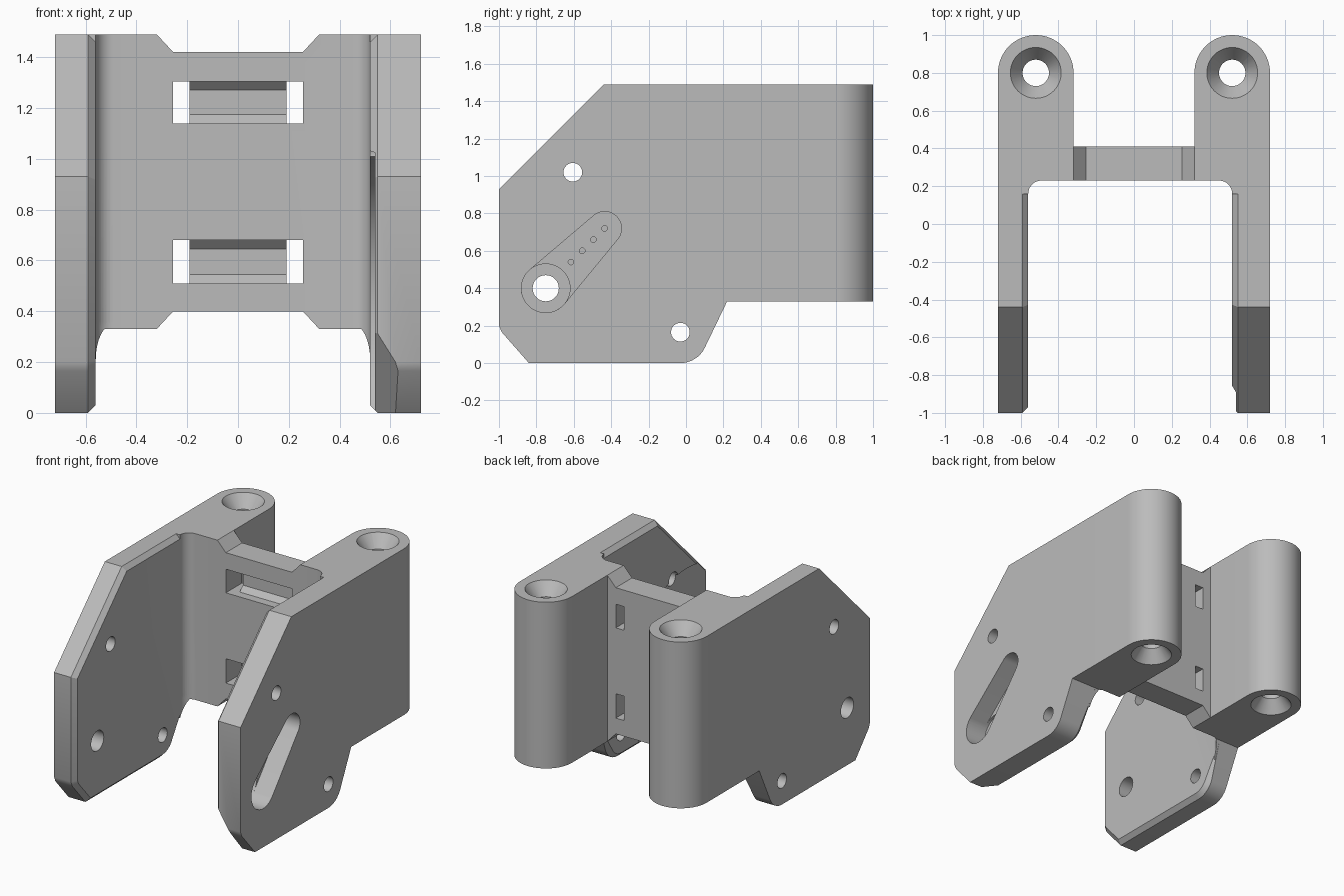
import bpy, bmesh
from math import radians, degrees, cos, sin, atan2, asin, hypot
from mathutils import Vector

if "Cube" in bpy.data.objects:
    bpy.data.objects.remove(bpy.data.objects["Cube"])

grey = bpy.data.materials.new("plain grey")
grey.use_nodes = True
grey.diffuse_color = (0.5, 0.5, 0.5, 1)
grey.node_tree.nodes["Principled BSDF"].inputs["Base Color"].default_value = (0.5, 0.5, 0.5, 1)


def arc(cx, cy, r, start, end, n=16):
    angles = [radians(start + (end - start) * i / n) for i in range(n + 1)]
    return [(cx + r * cos(a), cy + r * sin(a)) for a in angles]


def circle(cx, cy, r, n=48):
    return arc(cx, cy, r, 0, 360, n)[:-1]


def place(axis, u, v, w):
    return {"x": (w, u, v), "y": (u, w, v), "z": (u, v, w)}[axis]


def loft(name, axis, sections, edit=None):
    """Closed solid through equal-length outlines, each given with its position on the axis."""
    bm = bmesh.new()
    rings = [[bm.verts.new(place(axis, u, v, w)) for u, v in pts] for pts, w in sections]
    for a, b in zip(rings, rings[1:]):
        for i in range(len(a)):
            j = (i + 1) % len(a)
            bm.faces.new((a[i], a[j], b[j], b[i]))
    bm.faces.new(rings[0])
    bm.faces.new(rings[-1])
    bmesh.ops.recalc_face_normals(bm, faces=bm.faces)
    if edit:
        edit(bm)
        bmesh.ops.recalc_face_normals(bm, faces=bm.faces)
    mesh = bpy.data.meshes.new(name)
    bm.to_mesh(mesh)
    bm.free()
    mesh.materials.append(grey)
    obj = bpy.data.objects.new(name, mesh)
    bpy.context.collection.objects.link(obj)
    return obj


def prism(name, axis, pts, lo, hi, edit=None):
    return loft(name, axis, [(pts, lo), (pts, hi)], edit)


def combine(target, tool, operation):
    mod = target.modifiers.new("join", "BOOLEAN")
    mod.operation, mod.solver, mod.object = operation, "EXACT", tool
    bpy.context.view_layer.objects.active = target
    bpy.ops.object.modifier_apply(modifier=mod.name)
    bpy.data.objects.remove(tool)


def trim(bm, point, normal):
    geom = bm.verts[:] + bm.edges[:] + bm.faces[:]
    cut = bmesh.ops.bisect_plane(bm, geom=geom, plane_co=point, plane_no=normal, clear_outer=True)
    edges = [e for e in cut["geom_cut"] if isinstance(e, bmesh.types.BMEdge)]
    if edges:
        bmesh.ops.contextual_create(bm, geom=edges)


TOP, BASE, OUT, ROUND = 1.49, 0.33, 0.72, 0.07
INNER = {1: 0.52, -1: 0.56}


# Web with two rounded hinge lugs
def half_plan(side):
    inner = INNER[side]
    pts = [(0.32, 0.41), (0.32, 0.8)] + arc(0.52, 0.8, 0.2, 180, 0, 32)[1:]
    pts += [(OUT, 0.16)] + arc(inner - ROUND, 0.16, ROUND, 0, 90, 8)
    return [(side * x, y) for x, y in pts]


bracket = prism("bracket", "z", half_plan(1) + half_plan(-1)[::-1], BASE, TOP)

# Side plates with chamfered inner rims
outline = [(-0.44, TOP), (0.3, TOP), (0.3, BASE), (0.22, BASE)]
outline += arc(-0.03, 0.145, 0.145, -26.6, -90, 8)
outline += [(-0.84, 0), (-0.985, 0.165), (-1, 0.2), (-1, 0.93)]

for side in (1, -1):
    inner = side * INNER[side]

    def finish(bm):
        rim = [e for e in bm.edges if all(abs(v.co.x - inner) < 1e-4 for v in e.verts)
               and (e.verts[0].co.y + e.verts[1].co.y) / 2 < 0.1]
        bmesh.ops.bevel(bm, geom=rim, offset=0.03, segments=1, affect="EDGES", clamp_overlap=False)
        if side == 1:
            trim(bm, Vector((0.62, -0.84, 0)), Vector((-1, -0.78, -0.625)))

    combine(bracket, prism("side_plate", "x", outline, inner, side * OUT, finish), "UNION")

    # Inner corner rounding carried down to the sloped plate edge
    gusset = [(inner + side * 0.05, 0.16)] + \
        [(side * x, y) for x, y in arc(INNER[side] - ROUND, 0.16, ROUND, 0, 90, 8)] + \
        [(inner + side * 0.05, 0.23)]
    combine(bracket, prism("corner_gusset", "z", gusset, 0.1, 0.36,
            lambda bm: trim(bm, Vector((0, 0.22, BASE)), Vector((0, 2, -1)))), "UNION")


def cut(axis, pts, lo, hi):
    combine(bracket, prism("cutter", axis, pts, lo, hi), "DIFFERENCE")


# Reliefs at the top and bottom of the web
for edge, step in ((TOP, -0.07), (BASE, 0.07)):
    relief = [(-0.32, edge), (-0.255, edge + step), (0.255, edge + step), (0.32, edge),
              (0.32, edge - step), (-0.32, edge - step)]
    cut("y", relief, 0.1, 0.6)

# Strap slots: a shallow channel with an opening through at each end
for lo, hi in ((0.51, 0.68), (1.14, 1.305)):
    channel = [(0.15, lo), (0.29, lo), (0.325, lo + 0.035), (0.325, hi - 0.035), (0.29, hi), (0.15, hi)]
    cut("x", channel, -0.2, 0.2)
    for x in (-0.255, 0.19):
        cut("y", [(x, lo), (x + 0.065, lo), (x + 0.065, hi), (x, hi)], 0.1, 0.6)

# Vertical hinge holes, countersunk at both ends
for side in (1, -1):
    x = side * 0.52
    cut("z", circle(x, 0.8, 0.07), 0, 2)
    for end, d in ((TOP, 1), (BASE, -1)):
        sink = loft("cutter", "z", [(circle(x, 0.8, 0.142), end + d * 0.01),
                                    (circle(x, 0.8, 0.068), end - d * 0.09)])
        combine(bracket, sink, "DIFFERENCE")

# Shallow round clearance on the inside of the left plate
hub, tip = (-0.75, 0.4), (-0.435, 0.72)
cut("x", circle(*hub, 0.64, 96), 0.4, 0.54)

# Tapered lever pocket on the outside of the left plate
dy, dz = tip[0] - hub[0], tip[1] - hub[1]
aim = degrees(atan2(dz, dy))
spread = 90 - degrees(asin(0.04 / hypot(dy, dz)))
lever = arc(*hub, 0.13, aim + spread, aim + 360 - spread, 32) + arc(*tip, 0.09, aim - spread, aim + spread, 24)
cut("x", lever, 0.58, 0.8)
cut("x", circle(*hub, 0.13), 0.56, 0.8)
for i in range(4):
    cut("x", circle(tip[0] - 0.06 * i, tip[1] - 0.06 * i, 0.015, 16), 0.4, 0.8)

# Bolt holes through both plates
for y, z, r in ((-0.605, 1.02, 0.05), (-0.03, 0.165, 0.05), (*hub, 0.07)):
    cut("x", circle(y, z, r, 32), -1, 1)

bpy.ops.object.select_all(action="DESELECT")
bracket.select_set(True)
bpy.context.view_layer.objects.active = bracket
bpy.ops.object.shade_smooth_by_angle(angle=radians(25))
